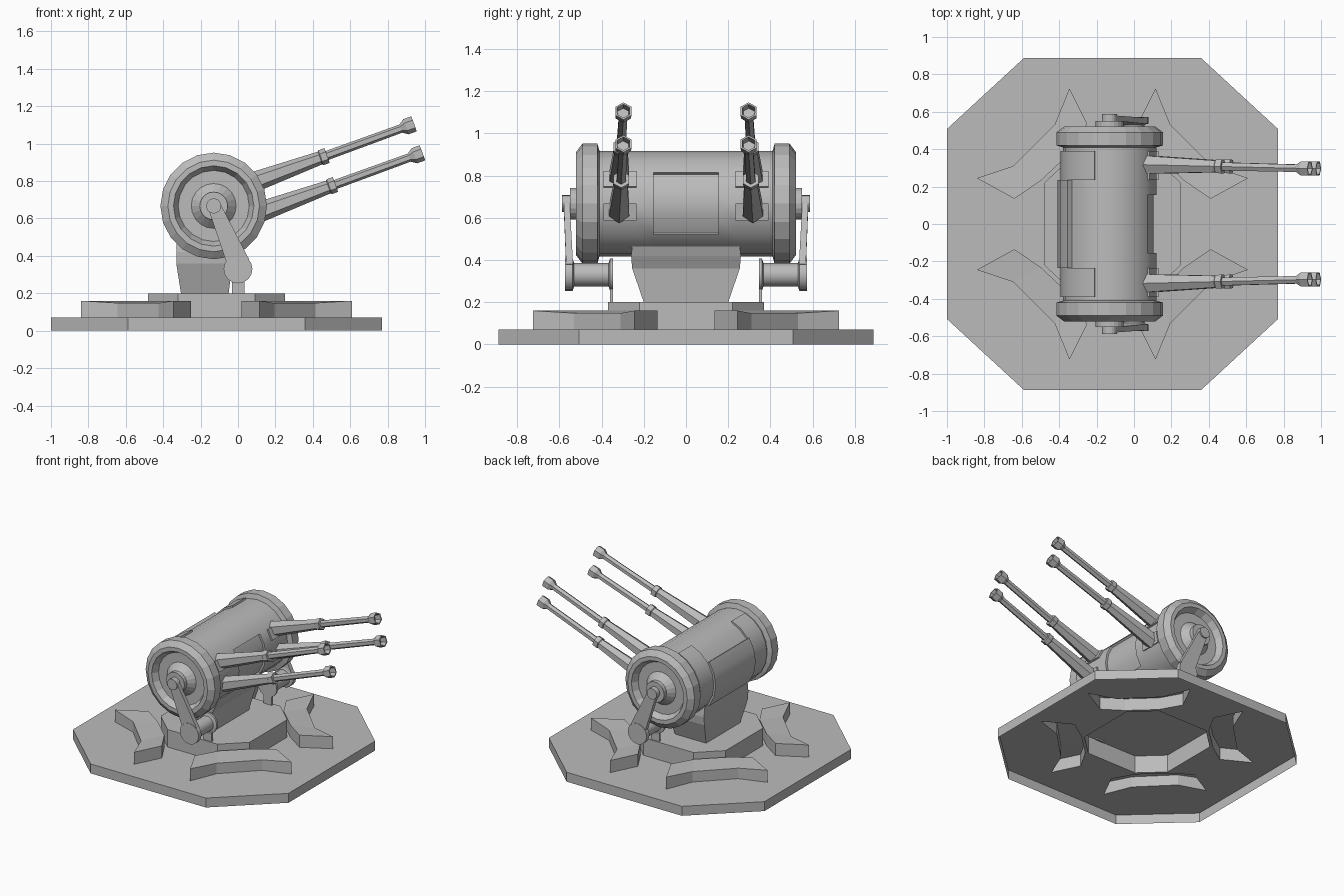
import bpy, bmesh
from math import sin, cos, pi, radians, atan2, hypot
from mathutils import Matrix, Vector

cube = bpy.data.objects.get("Cube")
if cube:
    bpy.data.objects.remove(cube, do_unlink=True)

grey = bpy.data.materials.new("grey metal")
grey.use_nodes = True
grey.diffuse_color = (0.5, 0.5, 0.5, 1)
grey.node_tree.nodes["Principled BSDF"].inputs["Base Color"].default_value = grey.diffuse_color


def finish(name, bm, smooth=False):
    mesh = bpy.data.meshes.new(name)
    bm.to_mesh(mesh)
    bm.free()
    mesh.materials.append(grey)
    obj = bpy.data.objects.new(name, mesh)
    bpy.context.collection.objects.link(obj)
    if smooth:
        bpy.ops.object.select_all(action='DESELECT')
        obj.select_set(True)
        bpy.context.view_layer.objects.active = obj
        bpy.ops.object.shade_smooth_by_angle(angle=radians(30))
    return obj


def bridge(bm, low, high):
    n = len(low)
    for i in range(n):
        j = (i + 1) % n
        bm.faces.new((low[i], low[j], high[j], high[i]))


def turned_mesh(profile, sides, matrix, phase=0.0):
    """Closed solid of revolution from (radius, height) pairs, first and last on the axis."""
    bm = bmesh.new()
    rings = []
    for r, h in profile[1:-1]:
        rings.append([bm.verts.new((r * cos(phase + 2 * pi * i / sides),
                                    r * sin(phase + 2 * pi * i / sides), h))
                      for i in range(sides)])
    for a, b in zip(rings, rings[1:]):
        bridge(bm, a, b)
    bm.faces.new(rings[0][::-1])
    bm.faces.new(rings[-1])
    bmesh.ops.recalc_face_normals(bm, faces=bm.faces)
    bm.transform(matrix)
    return bm


def loft(name, rings):
    """Solid through a stack of matching point rings."""
    bm = bmesh.new()
    loops = [[bm.verts.new(p) for p in ring] for ring in rings]
    for a, b in zip(loops, loops[1:]):
        bridge(bm, a, b)
    bm.faces.new(loops[0][::-1])
    bm.faces.new(loops[-1])
    bmesh.ops.recalc_face_normals(bm, faces=bm.faces)
    return finish(name, bm)


def rect(x0, x1, y, z):
    return [(x0, -y, z), (x1, -y, z), (x1, y, z), (x0, y, z)]


# Hollow base shell: plate, pedestal and four angled buttresses
BX = -0.115


def octagon(ax, bx, ay, by):
    quarter = [(ax, by), (bx, ay)]
    pts = quarter + [(-x, y) for x, y in quarter[::-1]]
    return pts + [(-x, -y) for x, y in pts]


base = bmesh.new()


def ring(pts, z):
    return [base.verts.new((BX + x, y, z)) for x, y in pts]


def fill(*loops):
    edges = [base.edges.get((lp[i - 1], lp[i])) for lp in loops for i in range(len(lp))]
    bmesh.ops.triangle_fill(base, edges=edges, use_beauty=True, normal=(0, 0, 1))


PLATE, STEP = 0.07, 0.2
outer = octagon(0.885, 0.473, 0.888, 0.508)
rim_low, rim_top = ring(outer, 0), ring(outer, PLATE)
bridge(base, rim_low, rim_top)
inner = octagon(0.365, 0.205, 0.37, 0.22)
ped_low, ped_top = ring(inner, PLATE), ring(inner, STEP)
bridge(base, ped_low, ped_top)

buttress = [(0.525, 0.135), (0.725, 0.245), (0.53, 0.31), (0.31, 0.53),
            (0.23, 0.725), (0.135, 0.535), (0.22, 0.385), (0.385, 0.23)]
holes = []
for sx in (1, -1):
    for sy in (1, -1):
        pts = [(sx * x, sy * y) for x, y in buttress]
        low, top = ring(pts, PLATE), ring(pts, 0.16)
        for i in (2, 3):
            top[i].co.z = 0.148
        bridge(base, low, top)
        for quad in ((0, 1, 2, 7), (7, 2, 3, 6), (6, 3, 4, 5)):
            base.faces.new([top[i] for i in quad])
        holes.append(low)
fill(rim_top, ped_low, *holes)

# Shallow socket under the mount
socket = [(-0.18, -0.19), (0.05, -0.19), (0.05, 0.19), (-0.18, 0.19)]
soc_low, soc_top = ring(socket, STEP), ring(socket, STEP + 0.03)
bridge(base, soc_low, soc_top)
base.faces.new(soc_top)
fill(ped_top, soc_low)
bmesh.ops.recalc_face_normals(base, faces=base.faces)
base.normal_update()
if sum(f.normal.z * f.calc_area() for f in base.faces) < 0:
    bmesh.ops.reverse_faces(base, faces=base.faces)
finish("base", base)

# Mount between pedestal and drum
loft("mount", [rect(-0.305, -0.05, 0.2, STEP), rect(-0.33, -0.03, 0.255, 0.36),
               rect(-0.33, 0.0, 0.26, 0.42), rect(-0.33, 0.03, 0.25, 0.5)])

# Drum, axis along y
DX, DZ, DR = -0.13, 0.667, 0.25
along_y = Matrix.Rotation(-pi / 2, 4, 'X')
at_drum = Matrix.Translation((DX, 0, DZ)) @ along_y
levels = [-0.42, -0.39, -0.235, -0.155, 0.155, 0.235, 0.39, 0.42]
drum = turned_mesh([(0, 0)] + [(DR, y) for y in levels] + [(0, 0)], 20, at_drum)


def raise_patch(a0, a1, y0, y1, amount):
    """Push the skin in an angle and length range outward, or inward if negative."""
    drum.normal_update()
    faces = []
    for f in drum.faces:
        c = f.calc_center_median()
        radial = Vector((c.x - DX, 0, c.z - DZ))
        if radial.length < 0.2 or f.normal.dot(radial.normalized()) < 0.9:
            continue
        a = (atan2(radial.z, radial.x) - radians(a0)) % (2 * pi)
        if a < radians(a1 - a0) and y0 < c.y < y1:
            faces.append(f)
    out = bmesh.ops.extrude_face_region(drum, geom=faces)
    bmesh.ops.delete(drum, geom=[f for f in faces if f.is_valid], context='FACES')
    for v in out["geom"]:
        if isinstance(v, bmesh.types.BMVert):
            k = 1 + amount / hypot(v.co.x - DX, v.co.z - DZ)
            v.co.x = DX + (v.co.x - DX) * k
            v.co.z = DZ + (v.co.z - DZ) * k


raise_patch(-36, 36, -0.155, 0.155, -0.015)      # front hatch
raise_patch(144, 216, -0.235, 0.235, 0.028)      # rear panel
for y0, y1 in ((-0.39, -0.235), (0.235, 0.39)):
    raise_patch(108, 252, y0, y1, 0.013)         # rear bands
    raise_patch(18, 36, y0, y1, 0.012)           # gun sockets
    raise_patch(-18, 0, y0, y1, 0.012)
finish("drum", drum, smooth=True)

# Drum ends, with levers, rollers and posts, on both sides
cap = [(0, 0.41), (0.25, 0.41), (0.285, 0.42), (0.285, 0.49), (0.245, 0.52), (0.215, 0.52),
       (0.19, 0.475), (0.12, 0.475), (0.075, 0.52), (0.075, 0.55), (0.04, 0.55),
       (0.04, 0.588), (0, 0.588)]
roller = [(0, 0.345), (0.077, 0.345), (0.077, 0.36), (0.055, 0.367), (0.055, 0.53),
          (0.077, 0.537), (0.077, 0.572), (0, 0.572)]
for s, side in ((1, "back"), (-1, "front")):
    finish(side + "_drum_end", turned_mesh([(r, s * y) for r, y in cap], 20, at_drum))
    finish(side + "_roller", turned_mesh([(r, s * y) for r, y in roller], 16,
           Matrix.Translation((0, 0, 0.33)) @ along_y), smooth=True)
    bar = [(-0.165, -0.1, 0.67, 0.552, 0.58), (-0.06, 0.06, 0.36, 0.535, 0.568)]
    loft(side + "_lever", [[(x0, s * y0, z), (x1, s * y0, z + 0.02),
                            (x1, s * y1, z + 0.02), (x0, s * y1, z)]
                           for x0, x1, z, y0, y1 in bar])
    loft(side + "_post", [[(-0.033, s * 0.345, z), (0.035, s * 0.345, z),
                           (0.035, s * 0.36, z), (-0.033, s * 0.36, z)]
                          for z in (0.19, 0.3)])

# Four hexagonal gun barrels with flared hollow muzzles
gun = [(0, -0.05), (0.056, -0.05), (0.036, 0.36), (0.042, 0.365), (0.042, 0.4),
       (0.025, 0.4), (0.023, 0.82), (0.043, 0.85), (0.043, 0.895), (0.034, 0.895),
       (0.03, 0.85), (0, 0.85)]
for s, side in ((1, "back"), (-1, "front")):
    for x, z, row in ((0.1, 0.8, "upper"), (0.145, 0.645, "lower")):
        aim = Vector((cos(radians(20)), -s * 0.022, sin(radians(20))))
        place = (Matrix.Translation((x, s * 0.316, z))
                 @ aim.to_track_quat('Z', 'Y').to_matrix().to_4x4())
        finish(f"{side}_{row}_barrel", turned_mesh(gun, 6, place, pi / 6))
